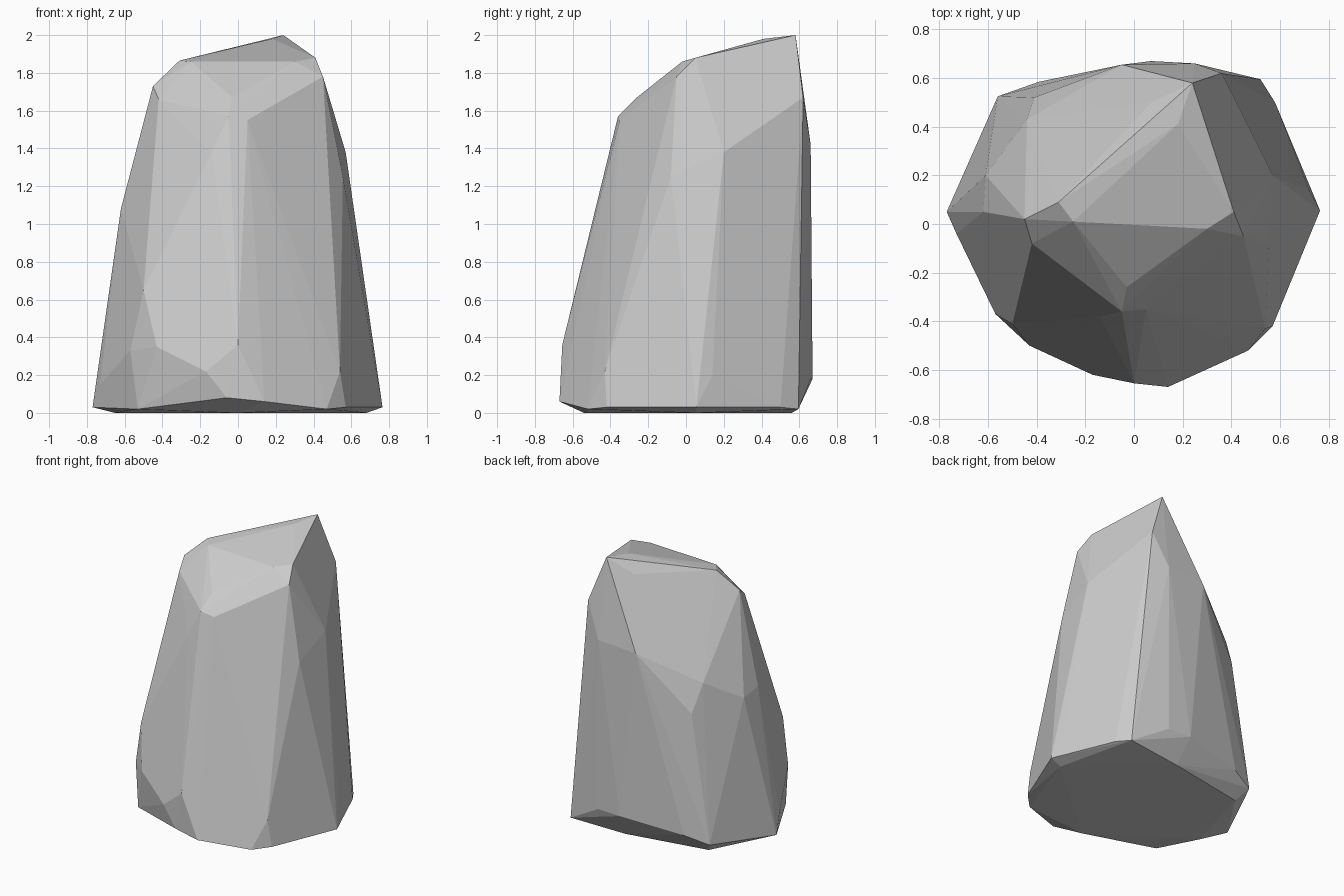
import bpy, bmesh

# Corner points of the standing boulder, from the crown down to the foot
crown = [(.24, .58, 2), (.18, .41, 1.98), (.07, .5, 1.89), (.41, .05, 1.88),
         (.3, -.02, 1.86), (-.25, .01, 1.86), (-.31, .09, 1.865),
         (-.45, .02, 1.73), (-.42, -.08, 1.66), (.45, -.05, 1.78), (.36, .62, 1.67)]
shoulder = [(-.03, -.26, 1.67), (-.05, -.36, 1.57), (.05, -.35, 1.55),
            (-.14, -.38, 1.38), (.555, -.08, 1.25), (.57, .2, 1.38),
            (.25, .66, 1.42), (-.05, .655, 1.4), (-.44, .43, 1.2),
            (-.41, .52, 1.0), (-.61, .2, 1.05), (-.62, .05, 1.08)]
waist = [(-.5, -.41, .65), (0, -.655, .36), (-.43, -.5, .35),
         (-.57, -.37, .33), (-.17, -.62, .22), (.54, -.43, .22), (.72, .14, .2),
         (.25, .66, .18), (.07, .67, .18), (-.39, .585, .13), (-.73, -.04, .15)]
foot = [(-.77, .05, .03), (.765, .055, .03), (.14, -.67, .06), (.47, -.52, .02),
        (.57, -.42, .03), (.52, .595, .02), (.58, .5, .03),
        (-.56, .525, .08), (-.06, -.64, .08), (-.53, -.4, .02)]
base = [(-.65, -.1), (0, -.54), (.68, .05), (.1, .56), (-.5, .45)]

# Wrap the points in a faceted shell
bm = bmesh.new()
for p in crown + shoulder + waist + foot + [(x, y, 0) for x, y in base]:
    bm.verts.new(p)
hull = bmesh.ops.convex_hull(bm, input=bm.verts)
loose = {g for g in hull["geom_interior"] + hull["geom_unused"]
         if isinstance(g, bmesh.types.BMVert)}
bmesh.ops.delete(bm, geom=list(loose), context='VERTS')

# Merge nearly coplanar triangles into broad flat facets
bmesh.ops.dissolve_limit(bm, angle_limit=.03, verts=bm.verts, edges=bm.edges)
bmesh.ops.recalc_face_normals(bm, faces=bm.faces)

mesh = bpy.data.meshes.new("boulder")
bm.to_mesh(mesh)
bm.free()
bpy.context.collection.objects.link(bpy.data.objects.new("boulder", mesh))
